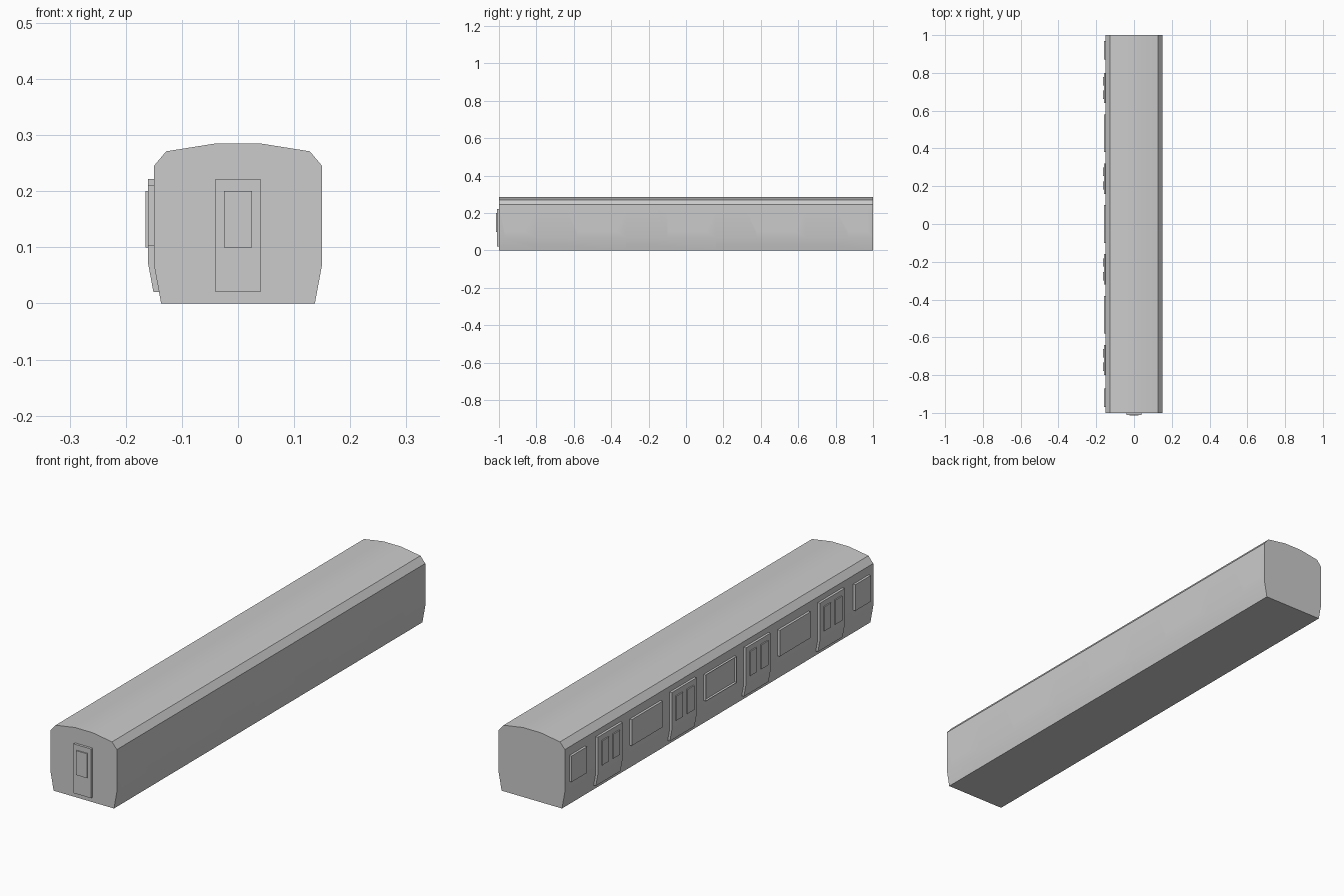
import bpy, bmesh, math
from mathutils import Vector

if "Cube" in bpy.data.objects:
    bpy.data.objects.remove(bpy.data.objects["Cube"])

bm = bmesh.new()

# Hollow body: half profile mirrored, then swept along y
half = [(0.137, 0), (0.15, 0.07), (0.15, 0.245), (0.128, 0.271), (0.04, 0.285)]
profile = half + [(-x, z) for x, z in reversed(half)]
end = bm.faces.new([bm.verts.new((x, -1, z)) for x, z in profile])
ext = bmesh.ops.extrude_face_region(bm, geom=[end], use_keep_orig=True)
bmesh.ops.translate(bm, vec=(0, 2, 0), verts=[g for g in ext["geom"] if isinstance(g, bmesh.types.BMVert)])
bmesh.ops.recalc_face_normals(bm, faces=bm.faces[:])


def recess(out, u0, u1, z0, z1, depth, is_open=False):
    """Cut a rectangle in the wall facing 'out' and push it inward."""
    out = Vector(out)
    k = 1 if out.x else 0
    axis = Vector((0, 1, 0)) if k else Vector((1, 0, 0))

    def panel():
        found = []
        for f in bm.faces:
            us = [v.co[k] for v in f.verts]
            zs = [v.co.z for v in f.verts]
            if (f.normal.dot(out) > 0.9 and min(us) < u1 - 1e-4 and max(us) > u0 + 1e-4
                    and min(zs) < z1 - 1e-4 and max(zs) > z0 + 1e-4):
                found.append(f)
        return found

    bm.normal_update()
    for co, no in ((axis * u0, axis), (axis * u1, axis),
                   (Vector((0, 0, z0)), Vector((0, 0, 1))), (Vector((0, 0, z1)), Vector((0, 0, 1)))):
        fs = panel()
        geom = set(fs) | {e for f in fs for e in f.edges} | {v for f in fs for v in f.verts}
        bmesh.ops.bisect_plane(bm, geom=list(geom), plane_co=co, plane_no=no, dist=1e-5)
        bm.normal_update()
    ext = bmesh.ops.extrude_face_region(bm, geom=panel())
    verts = [g for g in ext["geom"] if isinstance(g, bmesh.types.BMVert)]
    faces = [g for g in ext["geom"] if isinstance(g, bmesh.types.BMFace)]
    bmesh.ops.translate(bm, vec=-out * depth, verts=verts)
    if is_open:
        bmesh.ops.delete(bm, geom=faces, context="FACES_ONLY")
    bm.normal_update()


for s in (-1, 1):
    side = (s, 0, 0)
    # Side windows; only the middle one is open
    for y, w in ((-0.92, 0.05), (-0.48, 0.1), (0, 0.1), (0.48, 0.1), (0.92, 0.05)):
        recess(side, y - w, y + w, 0.103, 0.21, 0.01, is_open=(y == 0))
    # Double sliding doors with two small windows each
    for y in (-0.72, -0.24, 0.24, 0.72):
        recess(side, y - 0.08, y + 0.08, 0.02, 0.222, 0.01)
        for d in (-0.036, 0.036):
            recess(side, y + d - 0.022, y + d + 0.022, 0.1, 0.2, 0.005)
    # End door with its window
    recess((0, s, 0), -0.04, 0.04, 0.02, 0.222, 0.01)
    recess((0, s, 0), -0.025, 0.025, 0.1, 0.2, 0.005)

mesh = bpy.data.meshes.new("carriage_body")
bm.to_mesh(mesh)
bm.free()
body = bpy.data.objects.new("carriage_body", mesh)
bpy.context.collection.objects.link(body)
bpy.context.view_layer.objects.active = body
body.select_set(True)
bpy.ops.object.shade_smooth_by_angle(angle=math.radians(30))
